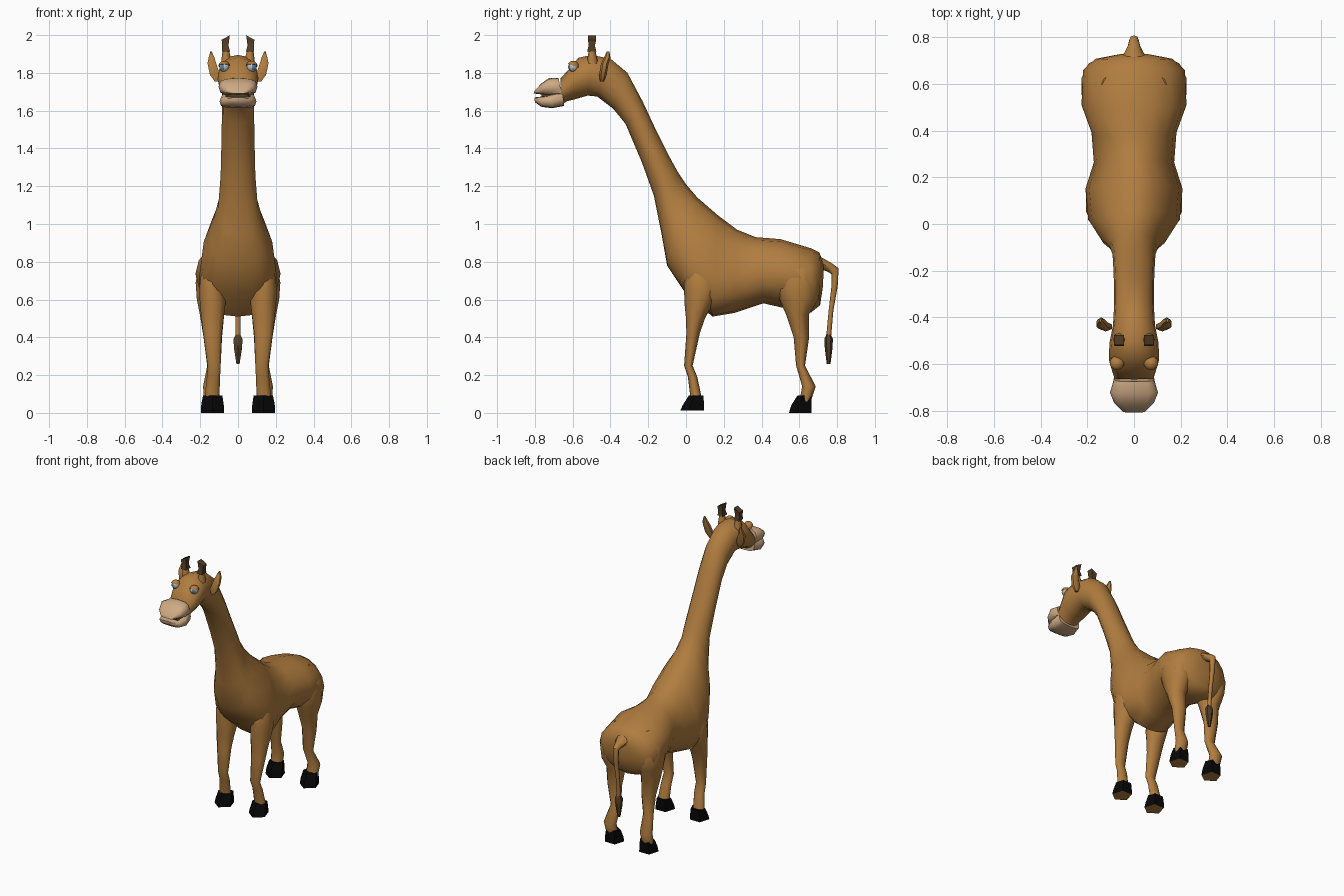
import bpy, bmesh, math
from mathutils import Vector

cube = bpy.data.objects.get("Cube")
if cube:
    bpy.data.objects.remove(cube, do_unlink=True)


def material(name, rgb):
    m = bpy.data.materials.new(name)
    m.use_nodes = True
    m.diffuse_color = (*rgb, 1)
    m.node_tree.nodes["Principled BSDF"].inputs["Base Color"].default_value = (*rgb, 1)
    return m


tan = material("tan coat", (0.44, 0.205, 0.05))
cream = material("cream muzzle", (0.62, 0.40, 0.23))
dark = material("dark brown hair", (0.085, 0.048, 0.018))
black = material("black hoof", (0.002, 0.002, 0.002))
white = material("eye white", (0.50, 0.53, 0.56))
blue = material("iris blue", (0.12, 0.22, 0.38))


def finish(name, bm, mats, rule=None, angle=50):
    """Turn a bmesh into a named, shaded object; rule picks a face's material."""
    bmesh.ops.recalc_face_normals(bm, faces=bm.faces)
    bm.normal_update()
    if rule:
        for f in bm.faces:
            f.material_index = rule(f)
    mesh = bpy.data.meshes.new(name)
    bm.to_mesh(mesh)
    bm.free()
    for m in mats:
        mesh.materials.append(m)
    ob = bpy.data.objects.new(name, mesh)
    bpy.context.collection.objects.link(ob)
    bpy.ops.object.select_all(action="DESELECT")
    ob.select_set(True)
    bpy.context.view_layer.objects.active = ob
    bpy.ops.object.shade_smooth_by_angle(angle=math.radians(angle))


def loft(name, rings, mats, sides=12, turn=0.0, power=1.0, rule=None, angle=50):
    """Skin rings of centre, two half-axes and sag; a power under 1 squares them."""
    def squared(v):
        return math.copysign(abs(v) ** power, v) if abs(v) > 1e-6 else 0.0

    bm = bmesh.new()
    rows = []
    for c, a, b, sag in rings:
        row = []
        for i in range(sides):
            t = turn + math.tau * i / sides
            u, v = squared(math.cos(t)), squared(math.sin(t))
            row.append(bm.verts.new(c + a * (u - sag * v * v) + b * v))
        rows.append(row)
    for r, s in zip(rows, rows[1:]):
        for i in range(sides):
            j = (i + 1) % sides
            bm.faces.new((r[i], r[j], s[j], s[i]))
    bm.faces.new(rows[0])
    bm.faces.new(rows[-1])
    finish(name, bm, mats, rule, angle)


def spine(points):
    """Rings from top (y, z), bottom (y, z), half width and optional sag."""
    out = []
    for ty, tz, by, bz, w, *sag in points:
        top, bot = Vector((0, ty, tz)), Vector((0, by, bz))
        out.append(((top + bot) / 2, (top - bot) / 2, Vector((w, 0, 0)), sum(sag)))
    return out


def column(points, side=1):
    """Level rings from height, front/back y range and x range."""
    return [(Vector((side * (x0 + x1) / 2, (y0 + y1) / 2, z)),
             Vector((0, (y0 - y1) / 2, 0)), Vector(((x1 - x0) / 2, 0, 0)), 0)
            for z, y0, y1, x0, x1 in points]


# Trunk, neck and head in one skin
loft("body_neck_and_head", spine([
    (.73, .79, .725, .67, .06), (.705, .85, .71, .57, .165),
    (.66, .872, .66, .53, .218), (.50, .92, .52, .555, .225),
    (.37, .93, .41, .58, .182, .1), (.27, .97, .26, .53, .172, .2),
    (.17, 1.045, .14, .51, .208, .3), (.06, 1.14, .0, .63, .196, .35),
    (.0, 1.21, -.10, .78, .142, .3), (-.04, 1.27, -.13, .95, .106, .2),
    (-.09, 1.36, -.17, 1.15, .092), (-.16, 1.50, -.235, 1.33, .088),
    (-.23, 1.65, -.32, 1.53, .085), (-.31, 1.80, -.385, 1.61, .085),
    (-.40, 1.875, -.47, 1.675, .09), (-.50, 1.895, -.52, 1.68, .105),
    (-.57, 1.88, -.59, 1.66, .108), (-.62, 1.82, -.63, 1.65, .095),
    (-.665, 1.77, -.66, 1.63, .083)]), [tan], sides=16)

# Muzzle with slightly parted lips
loft("upper_muzzle", spine([
    (-.675, 1.774, -.655, 1.67, .086), (-.725, 1.772, -.72, 1.68, .103),
    (-.765, 1.745, -.765, 1.686, .086), (-.802, 1.705, -.807, 1.691, .046)]),
    [cream], power=.65)
loft("lower_jaw", spine([
    (-.655, 1.71, -.645, 1.625, .084), (-.72, 1.684, -.71, 1.613, .098),
    (-.77, 1.674, -.765, 1.62, .081), (-.803, 1.67, -.80, 1.645, .046)]),
    [cream], power=.65)
loft("mouth_inside", spine([
    (-.68, 1.70, -.68, 1.66, .075), (-.765, 1.69, -.765, 1.66, .06)]), [dark])

# Tail and its tuft
loft("tail", spine([
    (.66, .85, .68, .76, .05), (.72, .822, .73, .755, .045),
    (.775, .79, .755, .745, .026), (.808, .765, .77, .735, .02),
    (.803, .67, .77, .67, .017), (.78, .54, .755, .54, .014),
    (.768, .40, .742, .40, .014)]), [tan], sides=8)
loft("tail_tuft", column([
    (.42, .745, .765, -.012, .012), (.39, .732, .778, -.028, .028),
    (.34, .735, .775, -.024, .024), (.26, .745, .765, -.01, .01)]), [dark], sides=6)

# Upper ends of the legs are tucked inside the trunk
front_leg = [(.84, .03, .12, .09, .14), (.74, -.012, .17, .075, .198),
             (.65, -.01, .175, .065, .21), (.58, -.008, .145, .063, .205),
             (.50, 0, .10, .073, .197), (.42, .002, .073, .083, .187),
             (.25, -.01, .035, .09, .163), (.19, .01, .06, .093, .167),
             (.07, .025, .085, .097, .18)]
hind_leg = [(.85, .54, .63, .09, .14), (.76, .49, .69, .08, .215),
            (.69, .47, .71, .07, .228), (.60, .495, .70, .06, .222),
            (.52, .53, .65, .07, .205), (.40, .57, .652, .082, .185),
            (.25, .583, .63, .09, .165), (.14, .615, .687, .097, .187),
            (.06, .60, .66, .098, .182)]


def sole(f):
    return 1 if f.normal.z < -0.9 else 0


def add_eye(name, centre, side):
    # Eyeball coloured by how far each face turns from the gaze
    gaze = Vector((side * .45, -.9, 0)).normalized()

    def look(f):
        d = (f.calc_center_median() - centre).normalized().dot(gaze)
        return 2 if d > .97 else 1 if d > .85 else 0

    bm = bmesh.new()
    bmesh.ops.create_uvsphere(bm, u_segments=14, v_segments=10, radius=.027)
    bmesh.ops.translate(bm, verts=bm.verts, vec=centre)
    finish(name + "_eyeball", bm, [white, blue, black], look)

    # Hooded lid over the top of the eyeball
    bm = bmesh.new()
    bmesh.ops.create_uvsphere(bm, u_segments=14, v_segments=10, radius=.032)
    bmesh.ops.translate(bm, verts=bm.verts, vec=centre)
    bmesh.ops.bisect_plane(bm, geom=bm.verts[:] + bm.edges[:] + bm.faces[:],
                           plane_co=centre + Vector((0, 0, .006)),
                           plane_no=(0, .35, 1), clear_inner=True)
    bmesh.ops.holes_fill(bm, edges=[e for e in bm.edges if e.is_boundary])
    finish(name + "_eyelid", bm, [tan])


for label, s in (("left", 1), ("right", -1)):
    # Legs and hooves
    for leg, rings, y0, y1, base in (("front", front_leg, -.03, .095, .012),
                                     ("hind", hind_leg, .545, .665, 0)):
        loft(f"{label}_{leg}_leg", column(rings, s), [tan], sides=10)
        back = y1 + .012
        loft(f"{label}_{leg}_hoof", column([
            (base, y0, back, .07, .2), (.04, y0 + .012, back, .072, .198),
            (.092, y0 + .045, back - .006, .08, .188)], s),
            [black, tan], sides=5, rule=sole, angle=25)

    # Horns: tan stalk with a square dark tip slanted at the top
    loft(f"{label}_horn_stalk", column([
        (1.85, -.525, -.465, .03, .09), (1.92, -.515, -.48, .048, .082)], s),
        [tan], sides=8)
    loft(f"{label}_horn_tip", column([
        (1.912, -.524, -.474, .042, .084), (1.945, -.516, -.482, .05, .084)], s)
        + [(Vector((s * .065, -.497, 1.987)), Vector((0, -.022, 0)),
            Vector((.022, 0, -s * .012)), 0)],
        [dark], sides=4, turn=math.pi / 4, power=.05, angle=30)

    # Ears
    loft(f"{label}_ear", column([
        (1.755, -.455, -.435, .10, .125), (1.79, -.46, -.42, .09, .153),
        (1.85, -.45, -.41, .112, .165), (1.88, -.435, -.40, .122, .158),
        (1.912, -.42, -.405, .138, .148)], s), [tan], sides=6)

    add_eye(label, Vector((s * .073, -.597, 1.832)), s)
